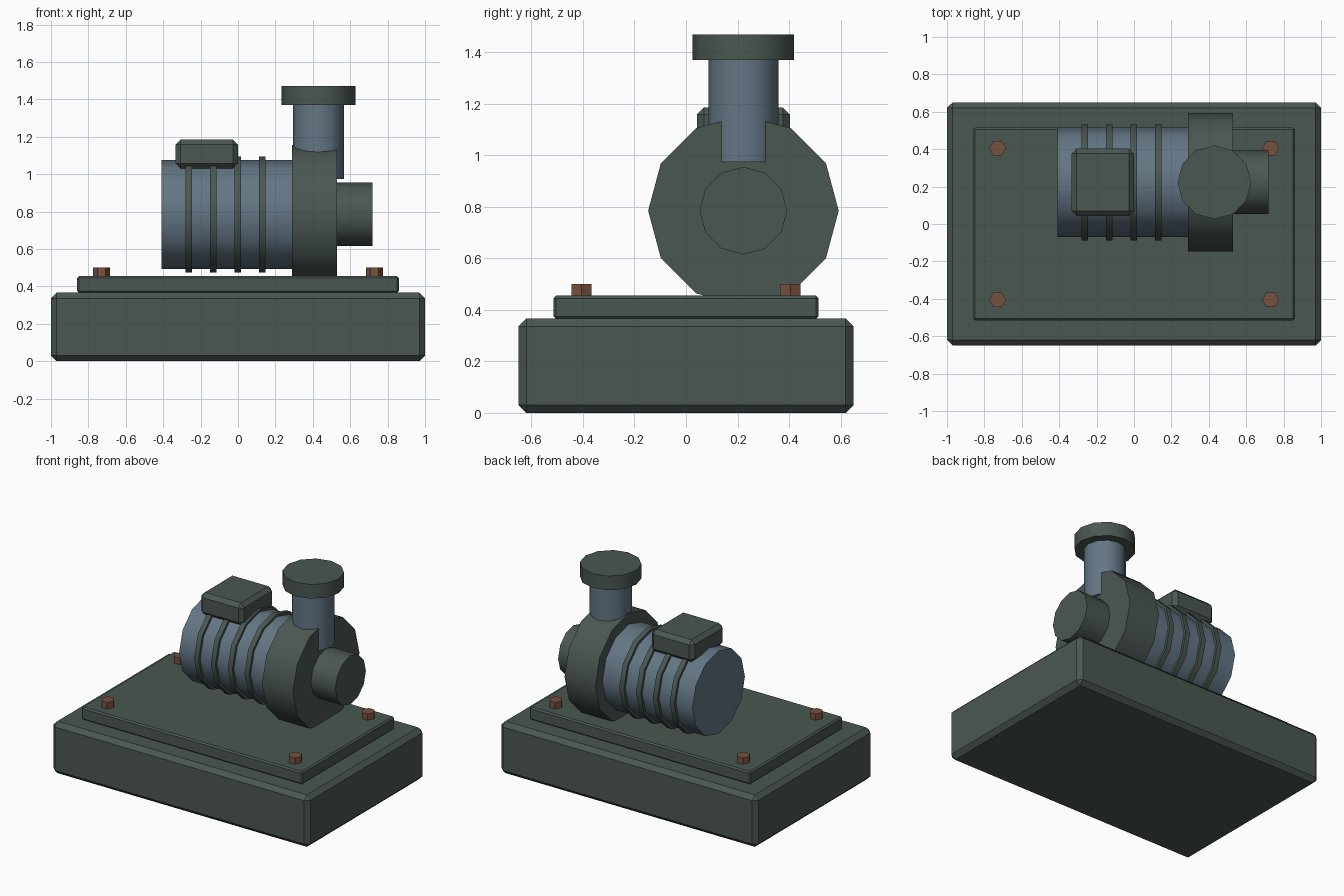
import bpy
import math

cube = bpy.data.objects.get("Cube")
if cube:
    bpy.data.objects.remove(cube, do_unlink=True)


def material(name, rgb):
    m = bpy.data.materials.new(name)
    m.use_nodes = True
    m.diffuse_color = (*rgb, 1)
    m.node_tree.nodes["Principled BSDF"].inputs["Base Color"].default_value = (*rgb, 1)
    return m


GREEN = material("dark_green_paint", (0.07, 0.095, 0.083))
BLUE = material("blue_grey_steel", (0.125, 0.18, 0.23))
RUST = material("rusty_brown", (0.19, 0.083, 0.048))


def box(name, center, size, bevel, mat):
    bpy.ops.mesh.primitive_cube_add(size=1, location=center)
    ob = bpy.context.object
    ob.name = name
    ob.scale = size
    bpy.ops.object.transform_apply(location=False, rotation=False, scale=True)
    mod = ob.modifiers.new("chamfer", "BEVEL")
    mod.width, mod.segments = bevel, 1
    ob.data.materials.append(mat)
    return ob


def cylinder(name, start, length, radius, mat, along_x=False, sides=12, smooth=True):
    """Cylinder that begins at start and runs along +x or +z, with a corner on each axis."""
    x, y, z = start
    center = (x + length / 2, y, z) if along_x else (x, y, z + length / 2)
    bpy.ops.mesh.primitive_cylinder_add(
        vertices=sides, radius=radius, depth=length, location=center,
        rotation=(0, math.pi / 2 if along_x else 0, 0 if along_x or sides == 12 else math.pi / 2))
    ob = bpy.context.object
    ob.name = name
    ob.data.materials.append(mat)
    if smooth:
        bpy.ops.object.shade_smooth_by_angle(angle=math.radians(40))
    return ob


# Plinth and mounting plate
box("base_block", (0, 0, 0.183), (2, 1.3, 0.366), 0.03, GREEN)
box("mounting_plate", (0, 0, 0.41), (1.72, 1.03, 0.09), 0.01, GREEN)

# Hexagonal anchor bolts
for sx in (-1, 1):
    for sy in (-1, 1):
        cylinder("anchor_bolt", (0.73 * sx, 0.405 * sy, 0.45), 0.05, 0.045, RUST,
                 sides=6, smooth=False)

# Motor, cooling rings, pump housing and inlet share one axis
AY, AZ = 0.223, 0.785
cylinder("motor_body", (-0.41, AY, AZ), 0.72, 0.292, BLUE, True)
for i in range(4):
    cylinder("cooling_ring", (-0.282 + 0.131 * i, AY, AZ), 0.036, 0.31, GREEN, True)
cylinder("pump_housing", (0.29, AY, AZ), 0.24, 0.37, GREEN, True)
cylinder("inlet_pipe", (0.5, AY, AZ), 0.22, 0.17, GREEN, True)

# Vertical outlet with its flange
cylinder("outlet_pipe", (0.43, AY, 0.975), 0.41, 0.136, BLUE)
cylinder("outlet_flange", (0.43, AY, 1.37), 0.1, 0.197, GREEN)

# Terminal box on the motor
box("terminal_box", (-0.167, AY, 1.108), (0.333, 0.36, 0.156), 0.027, GREEN)
